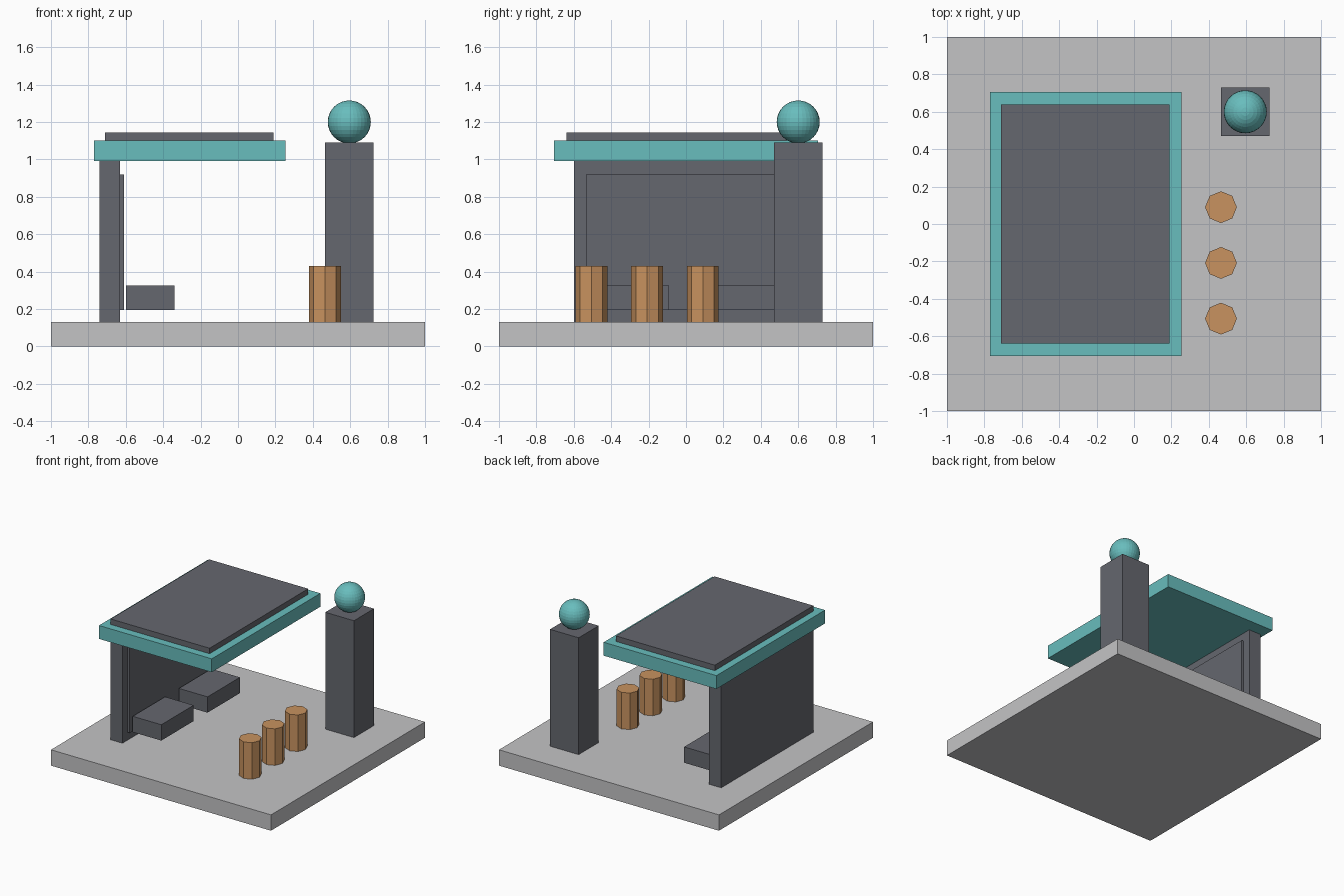
import bpy

default = bpy.data.objects.get("Cube")
if default:
    bpy.data.objects.remove(default, do_unlink=True)


def material(name, rgb):
    mat = bpy.data.materials.new(name)
    mat.use_nodes = True
    mat.diffuse_color = (*rgb, 1)
    bsdf = next(n for n in mat.node_tree.nodes if n.type == "BSDF_PRINCIPLED")
    bsdf.inputs["Base Color"].default_value = (*rgb, 1)
    return mat


CONCRETE = material("pale concrete", (0.55, 0.55, 0.56))
SLATE = material("dark slate", (0.13, 0.136, 0.158))
TEAL = material("teal", (0.14, 0.51, 0.51))
WOOD = material("warm orange", (0.58, 0.29, 0.115))


def finish(name, mat):
    obj = bpy.context.object
    obj.name = name
    obj.data.materials.append(mat)
    return obj


def box(name, mat, xs, ys, zs):
    """Box spanning the given (low, high) ranges."""
    spans = (xs, ys, zs)
    bpy.ops.mesh.primitive_cube_add(size=1, location=[sum(s) / 2 for s in spans])
    obj = finish(name, mat)
    obj.scale = [s[1] - s[0] for s in spans]
    bpy.ops.object.transform_apply(location=False, rotation=False, scale=True)
    return obj


GROUND = 0.13
ROOF = 0.99

# Paved base
box("base_slab", CONCRETE, (-1, 1), (-1, 1), (0, GROUND))

# Shelter: back wall, inner panel, two floating benches
box("back_wall", SLATE, (-0.74, -0.63), (-0.6, 0.6), (GROUND, ROOF))
box("wall_panel", SLATE, (-0.63, -0.61), (-0.535, 0.535), (0.195, 0.92))
for side, y in (("right", -0.3), ("left", 0.3)):
    box(side + "_bench", SLATE, (-0.6, -0.34), (y - 0.21, y + 0.21), (0.195, 0.325))

# Roof: teal canopy with a dark cap
box("roof_canopy", TEAL, (-0.77, 0.255), (-0.705, 0.705), (ROOF, 1.1))
box("roof_cap", SLATE, (-0.71, 0.19), (-0.64, 0.64), (1.1, 1.145))

# Pillar topped by a globe
box("pillar", SLATE, (0.465, 0.725), (0.47, 0.73), (GROUND, 1.09))
bpy.ops.mesh.primitive_uv_sphere_add(segments=32, ring_count=16, radius=0.115,
                                     location=(0.595, 0.6, 1.2))
finish("pillar_globe", TEAL)

# Row of octagonal bollards
for i in range(3):
    bpy.ops.mesh.primitive_cylinder_add(vertices=8, radius=0.085, depth=0.3,
                                        location=(0.465, 0.09 - 0.298 * i, GROUND + 0.15))
    finish(f"bollard_{i + 1}", WOOD)
